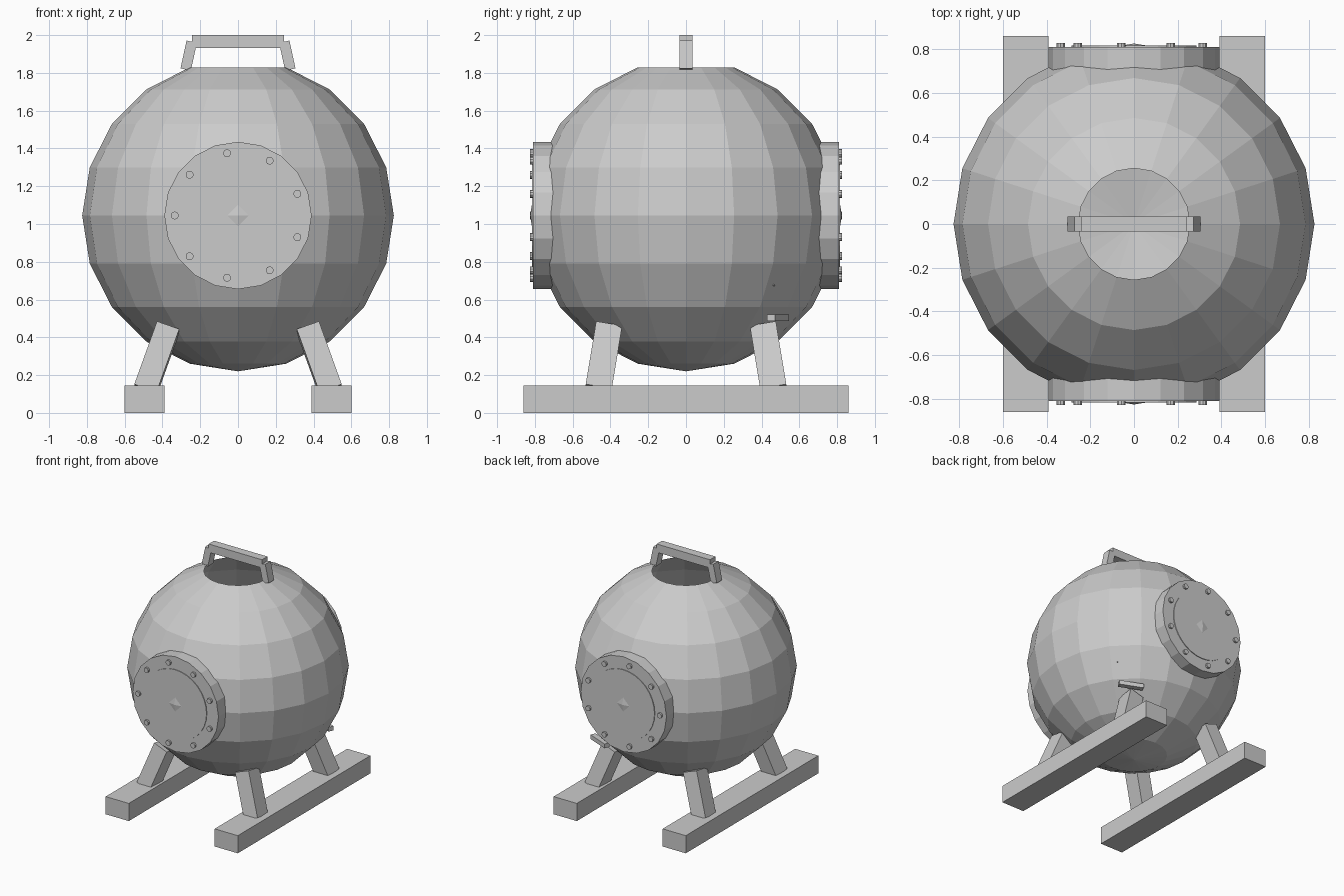
import bpy, bmesh
from math import cos, sin, radians
from mathutils import Vector, Matrix

if "Cube" in bpy.data.objects:
    bpy.data.objects.remove(bpy.data.objects["Cube"], do_unlink=True)

steel = bpy.data.materials.new("grey_steel")
steel.use_nodes = True
GREY = (0.6, 0.6, 0.6, 1)
steel.diffuse_color = GREY
steel.node_tree.nodes["Principled BSDF"].inputs["Base Color"].default_value = GREY

CENTRE_Z = 1.045
RADIUS = 0.825


def finish(name, bm):
    mesh = bpy.data.meshes.new(name)
    bm.to_mesh(mesh)
    bm.free()
    mesh.materials.append(steel)
    obj = bpy.data.objects.new(name, mesh)
    bpy.context.scene.collection.objects.link(obj)
    return obj


def box(name, centre, size, turn=Matrix()):
    bm = bmesh.new()
    matrix = Matrix.Translation(centre) @ turn @ Matrix.Diagonal((*size, 1))
    bmesh.ops.create_cube(bm, size=1, matrix=matrix)
    return finish(name, bm)


def strut(name, start, end, width, depth):
    """Box running from start to end, with its width kept close to the x axis."""
    start, end = Vector(start), Vector(end)
    along = (end - start).normalized()
    across = Vector((1, 0, 0))
    across = (across - along * across.dot(along)).normalized()
    turn = Matrix((across, along.cross(across), along)).transposed().to_4x4()
    return box(name, (start + end) / 2, (width, depth, (end - start).length), turn)


def disc(name, side, x, z, r1, r2, y1, y2, sides):
    """Cylinder or cone along y, on the front (side -1) or back (side 1)."""
    bm = bmesh.new()
    turn = Matrix.Rotation(radians(-90 * side), 4, "X")
    place = Matrix.Translation((x, side * (y1 + y2) / 2, z))
    bmesh.ops.create_cone(bm, cap_ends=True, segments=sides, radius1=r1, radius2=r2,
                          depth=y2 - y1, matrix=place @ turn)
    return finish(name, bm)


# Spherical tank, open at the top
bm = bmesh.new()
bmesh.ops.create_uvsphere(bm, u_segments=20, v_segments=10, radius=RADIUS,
                          matrix=Matrix.Translation((0, 0, CENTRE_Z)))
top = max(bm.verts, key=lambda v: v.co.z)
bmesh.ops.delete(bm, geom=[top], context="VERTS")
finish("tank", bm)

# Bolted ports on the front and back
for side, label in ((-1, "front"), (1, "back")):
    disc(label + "_flange", side, 0, CENTRE_Z, 0.39, 0.39, 0.66, 0.81, 20)
    disc(label + "_cover", side, 0, CENTRE_Z, 0.285, 0.285, 0.8, 0.816, 32)
    disc(label + "_cover_stud", side, 0, CENTRE_Z, 0.03, 0, 0.814, 0.824, 4)
    for i in range(9):
        a = radians(180 + 40 * i)
        disc(f"{label}_bolt_{i + 1}", side, 0.335 * cos(a), CENTRE_Z + 0.335 * sin(a),
             0.021, 0.021, 0.8, 0.827, 10)

# Skids, legs and handle posts on both sides
for sx, label in ((1, "left"), (-1, "right")):
    box(label + "_skid", (sx * 0.495, 0, 0.0725), (0.21, 1.72, 0.145))
    for sy, end in ((-1, "front"), (1, "back")):
        strut(f"{end}_{label}_leg", (sx * 0.49, sy * 0.465, 0.12),
              (sx * 0.37, sy * 0.41, 0.453), 0.125, 0.14)
    strut(label + "_handle_post", (sx * 0.277, 0, 1.818), (sx * 0.245, 0, 1.965), 0.056, 0.07)

# Handle bar
box("handle_bar", (0, 0, 1.966), (0.485, 0.07, 0.068))

# Small ledge and pin on the back left of the tank
box("ledge", (0.44, 0.487, 0.503), (0.195, 0.044, 0.035), Matrix.Rotation(radians(-22.5), 4, "Z"))
pin_out = Vector((0.55, 0.46, 0.68 - CENTRE_Z))
bm = bmesh.new()
bmesh.ops.create_cone(bm, cap_ends=True, segments=6, radius1=0.014, radius2=0, depth=0.04,
                      matrix=Matrix.Translation(pin_out + Vector((0, 0, CENTRE_Z)))
                      @ pin_out.to_track_quat("Z", "Y").to_matrix().to_4x4())
finish("pin", bm)
